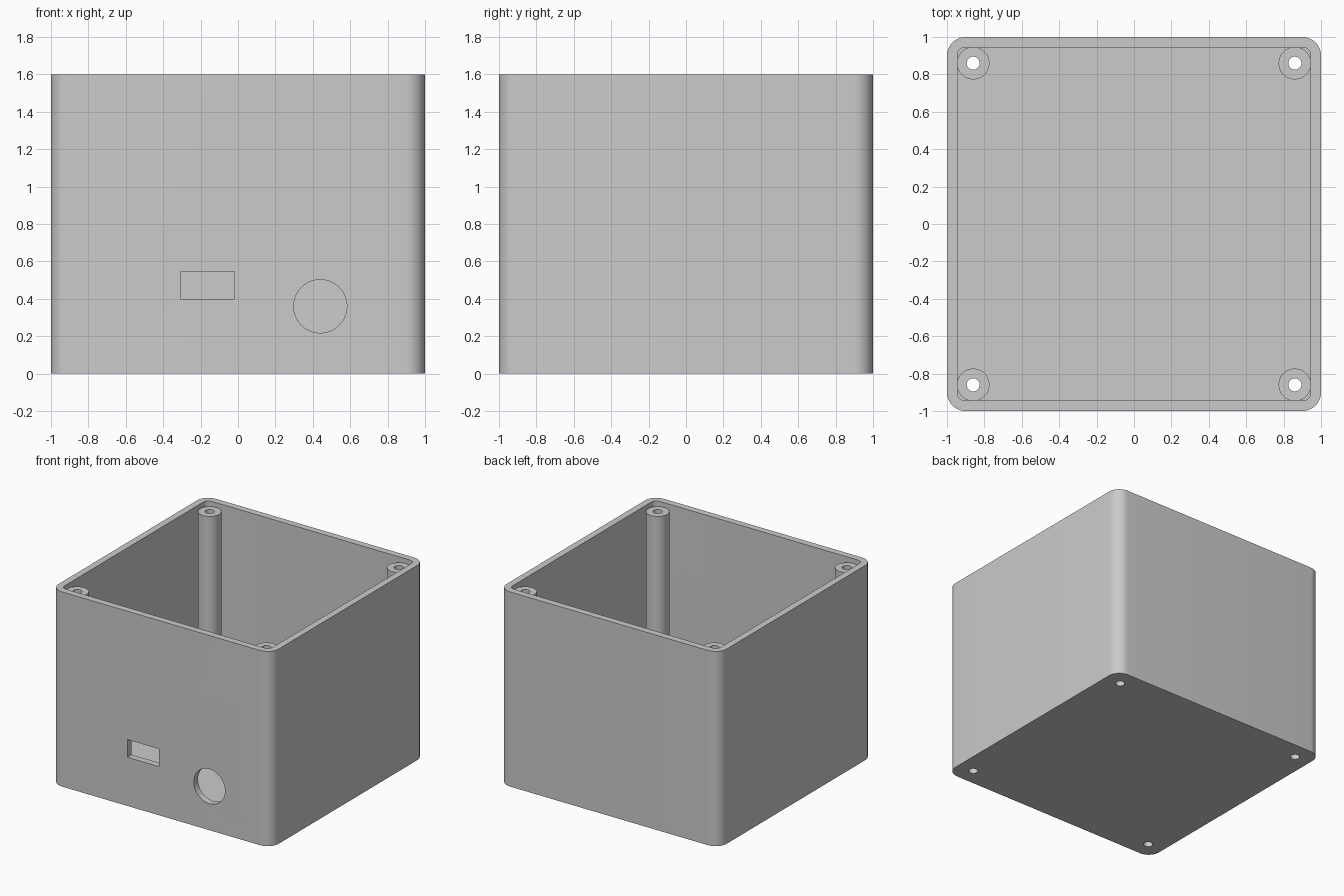
import bpy, bmesh, math

if "Cube" in bpy.data.objects:
    bpy.data.objects.remove(bpy.data.objects["Cube"])

HEIGHT, WALL, FLOOR = 1.6, 0.055, 0.055
POST, POST_R, HOLE_R, POST_TOP = 0.86, 0.087, 0.035, 1.56

grey = bpy.data.materials.new("light grey plastic")
grey.diffuse_color = (0.6, 0.6, 0.6, 1)
grey.use_nodes = True
grey.node_tree.nodes["Principled BSDF"].inputs["Base Color"].default_value = grey.diffuse_color


def make_object(name, bm):
    bmesh.ops.recalc_face_normals(bm, faces=bm.faces)
    mesh = bpy.data.meshes.new(name)
    bm.to_mesh(mesh)
    bm.free()
    obj = bpy.data.objects.new(name, mesh)
    bpy.context.collection.objects.link(obj)
    obj.data.materials.append(grey)
    return obj


def circle(cx, cy, r, start=0.0, sweep=2 * math.pi, n=48, closed=True):
    steps = n if closed else n + 1
    return [(cx + r * math.cos(start + sweep * i / n),
             cy + r * math.sin(start + sweep * i / n)) for i in range(steps)]


def rounded_square(half, r):
    c = half - r
    corners = [(c, c), (-c, c), (-c, -c), (c, -c)]
    return [p for k, (x, y) in enumerate(corners)
            for p in circle(x, y, r, k * math.pi / 2, math.pi / 2, 12, False)]


def prism(name, profile, z0, z1):
    bm = bmesh.new()
    face = bm.faces.new([bm.verts.new((x, y, z0)) for x, y in profile])
    ext = bmesh.ops.extrude_face_region(bm, geom=[face], use_keep_orig=True)
    for v in ext["geom"]:
        if isinstance(v, bmesh.types.BMVert):
            v.co.z = z1
    return make_object(name, bm)


def cut(target, cutter):
    mod = target.modifiers.new("cut", "BOOLEAN")
    mod.operation, mod.solver, mod.object = "DIFFERENCE", "EXACT", cutter
    bpy.context.view_layer.objects.active = target
    bpy.ops.object.modifier_apply(modifier=mod.name)
    bpy.data.objects.remove(cutter)


def smooth(obj):
    bpy.ops.object.select_all(action="DESELECT")
    obj.select_set(True)
    bpy.context.view_layer.objects.active = obj
    bpy.ops.object.shade_smooth_by_angle(angle=math.radians(30))


# Open-topped box with rounded vertical corners
box = prism("enclosure_box", rounded_square(1.0, 0.1), 0, HEIGHT)
cut(box, prism("cavity_cutter", rounded_square(1 - WALL, 0.045), FLOOR, HEIGHT + 0.2))

# Rectangular port and round port in the front wall
slot = prism("slot_cutter", [(-0.305, -1.1), (-0.02, -1.1), (-0.02, -0.85), (-0.305, -0.85)],
             0.4, 0.545)
cut(box, slot)
port = prism("port_cutter", circle(0.44, -0.36, 0.142, n=64), 0.85, 1.1)
for v in port.data.vertices:  # turn the axis to point forward
    x, y, z = v.co
    v.co = (x, -z, -y)
port.data.flip_normals()
bm = bmesh.new()
bm.from_mesh(port.data)
bmesh.ops.recalc_face_normals(bm, faces=bm.faces)
bm.to_mesh(port.data)
bm.free()
cut(box, port)

# Screw posts in the four corners, with holes through the floor
for sx, side in ((-1, "left"), (1, "right")):
    for sy, end in ((-1, "front"), (1, "back")):
        cx, cy = sx * POST, sy * POST
        cut(box, prism("drill_cutter", circle(cx, cy, HOLE_R), -0.1, FLOOR + 0.1))
        bm = bmesh.new()
        rings = [[bm.verts.new((x, y, z)) for x, y in circle(cx, cy, r)]
                 for r, z in ((HOLE_R, FLOOR), (POST_R, FLOOR),
                              (POST_R, POST_TOP), (HOLE_R, POST_TOP))]
        for k in range(4):
            a, b = rings[k], rings[(k + 1) % 4]
            for i in range(len(a)):
                j = (i + 1) % len(a)
                bm.faces.new((a[i], a[j], b[j], b[i]))
        smooth(make_object(f"screw_post_{end}_{side}", bm))

smooth(box)
